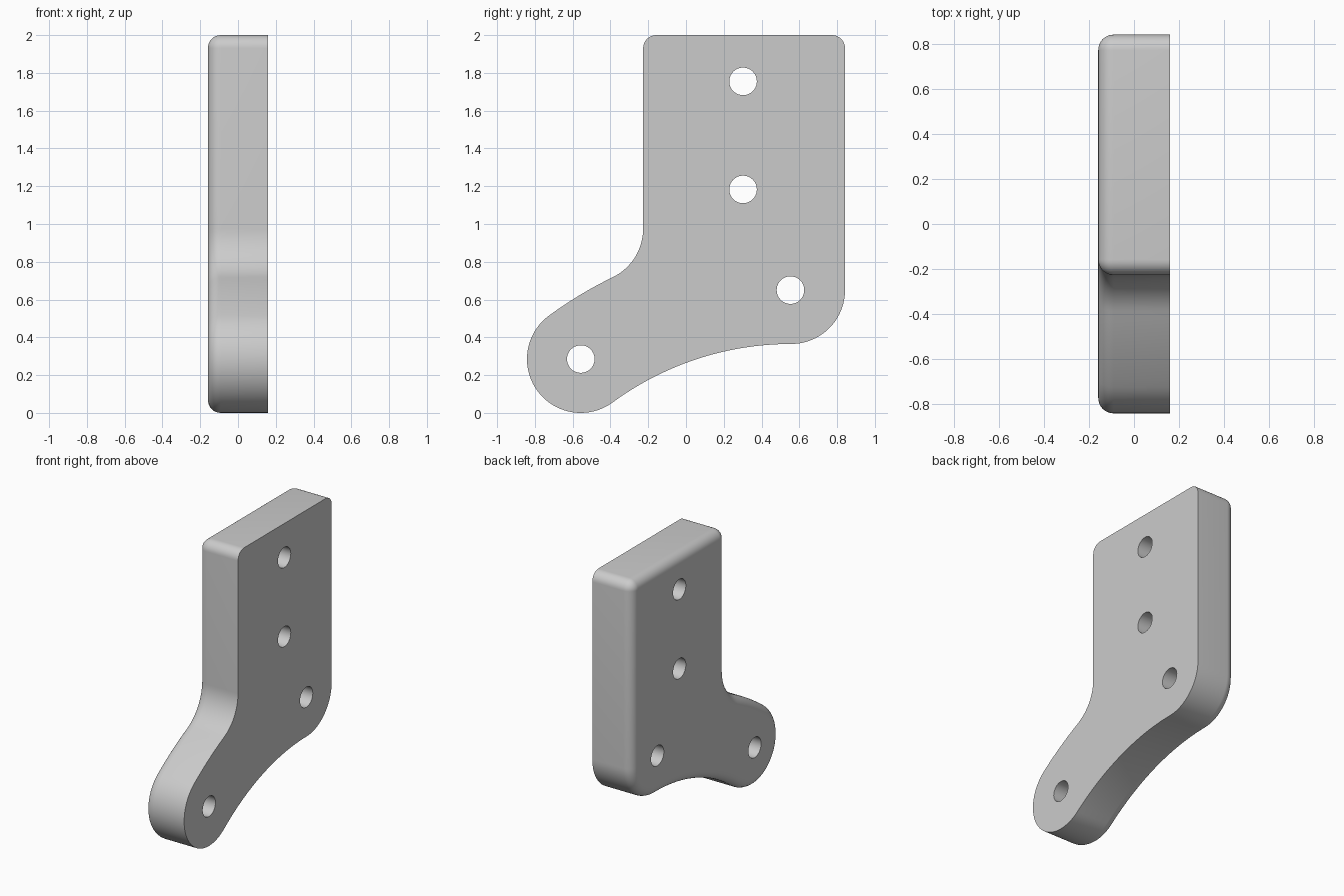
import bpy, bmesh
from math import sin, cos, pi, atan2, hypot, sqrt

cube = bpy.data.objects.get("Cube")
if cube:
    bpy.data.objects.remove(cube, do_unlink=True)

# Main dimensions
HALF = 0.159        # half thickness
ROUND = 0.068       # rounding of the outer edge on one side
CORNER = 0.069      # top corners
R = 0.285           # foot, elbow and inner bend radius
HOLE_R = 0.073
TOP, LEFT, RIGHT = 2.0, -0.227, 0.842

# Arc centres as (y, z); both leg curves share the hub centre
foot = (-0.557, R)
elbow = (RIGHT - R, 0.65)
arch_r = 1.5975
hub = (elbow[0], elbow[1] - R - arch_r)
back_r = arch_r + 2 * R
bend_y = LEFT - R
bend = (bend_y, hub[1] + sqrt((back_r + R) ** 2 - (hub[0] - bend_y) ** 2))
foot_a = atan2(foot[1] - hub[1], foot[0] - hub[0])
bend_a = atan2(bend[1] - hub[1], bend[0] - hub[0])

# centre, radius, start angle, end angle, steps, keeps its last point
arcs = [
    (elbow, R, -pi / 2, 0, 20, True),
    ((RIGHT - CORNER, TOP - CORNER), CORNER, 0, pi / 2, 8, True),
    ((LEFT + CORNER, TOP - CORNER), CORNER, pi / 2, pi, 8, True),
    (bend, R, 0, bend_a - pi, 16, False),
    (hub, back_r, bend_a, foot_a, 10, False),
    (foot, R, foot_a, foot_a + pi, 40, False),
    (hub, arch_r, foot_a, pi / 2, 24, False),
]


def outline(inset):
    """Outline points moved inward by the inset."""
    points = []
    for (cy, cz), radius, a, b, steps, keep in arcs:
        r = radius - inset if b > a else radius + inset
        for i in range(steps + keep):
            t = a + (b - a) * i / steps
            points.append((cy + r * cos(t), cz + r * sin(t)))
    return points


def circle(cy, cz, r, n=40):
    return [(cy + r * cos(2 * pi * i / n), cz + r * sin(2 * pi * i / n)) for i in range(n)]


bm = bmesh.new()


def ring(points, x):
    return [bm.verts.new((x, y, z)) for y, z in points]


def bridge(a, b):
    for i in range(len(a)):
        j = (i + 1) % len(a)
        bm.faces.new((a[i], a[j], b[j], b[i])).smooth = True


def loop_edges(loop):
    return [bm.edges.get((loop[i - 1], loop[i])) for i in range(len(loop))]


# Outer wall with the rounded rim
rings = [ring(outline(0), HALF)]
for k in range(9):
    t = k / 8 * pi / 2
    rings.append(ring(outline(ROUND * (1 - cos(t))), -HALF + ROUND * (1 - sin(t))))
for a, b in zip(rings, rings[1:]):
    bridge(a, b)

# Bolt holes
flat_side = loop_edges(rings[0])
round_side = loop_edges(rings[-1])
for y, z in [(0.302, 1.755), (0.302, 1.183), (elbow[0] - 0.004, elbow[1]), foot]:
    pts = circle(y, z, HOLE_R)
    a, b = ring(pts, HALF), ring(pts, -HALF)
    bridge(a, b)
    flat_side += loop_edges(a)
    round_side += loop_edges(b)

# Flat faces around the holes
caps = []
for edges, nx in ((flat_side, 1), (round_side, -1)):
    filled = bmesh.ops.triangle_fill(bm, edges=edges, use_beauty=True, normal=(nx, 0, 0))
    caps += [g for g in filled["geom"] if isinstance(g, bmesh.types.BMFace)]
bmesh.ops.recalc_face_normals(bm, faces=bm.faces[:])
for f in caps:
    f.smooth = False

mesh = bpy.data.meshes.new("bracket_plate")
bm.to_mesh(mesh)
bm.free()
plate = bpy.data.objects.new("bracket_plate", mesh)
bpy.context.collection.objects.link(plate)

# Plain grey
grey = bpy.data.materials.new("light_grey")
grey.use_nodes = True
colour = (0.6, 0.6, 0.6, 1)
grey.diffuse_color = colour
grey.node_tree.nodes["Principled BSDF"].inputs["Base Color"].default_value = colour
mesh.materials.append(grey)
